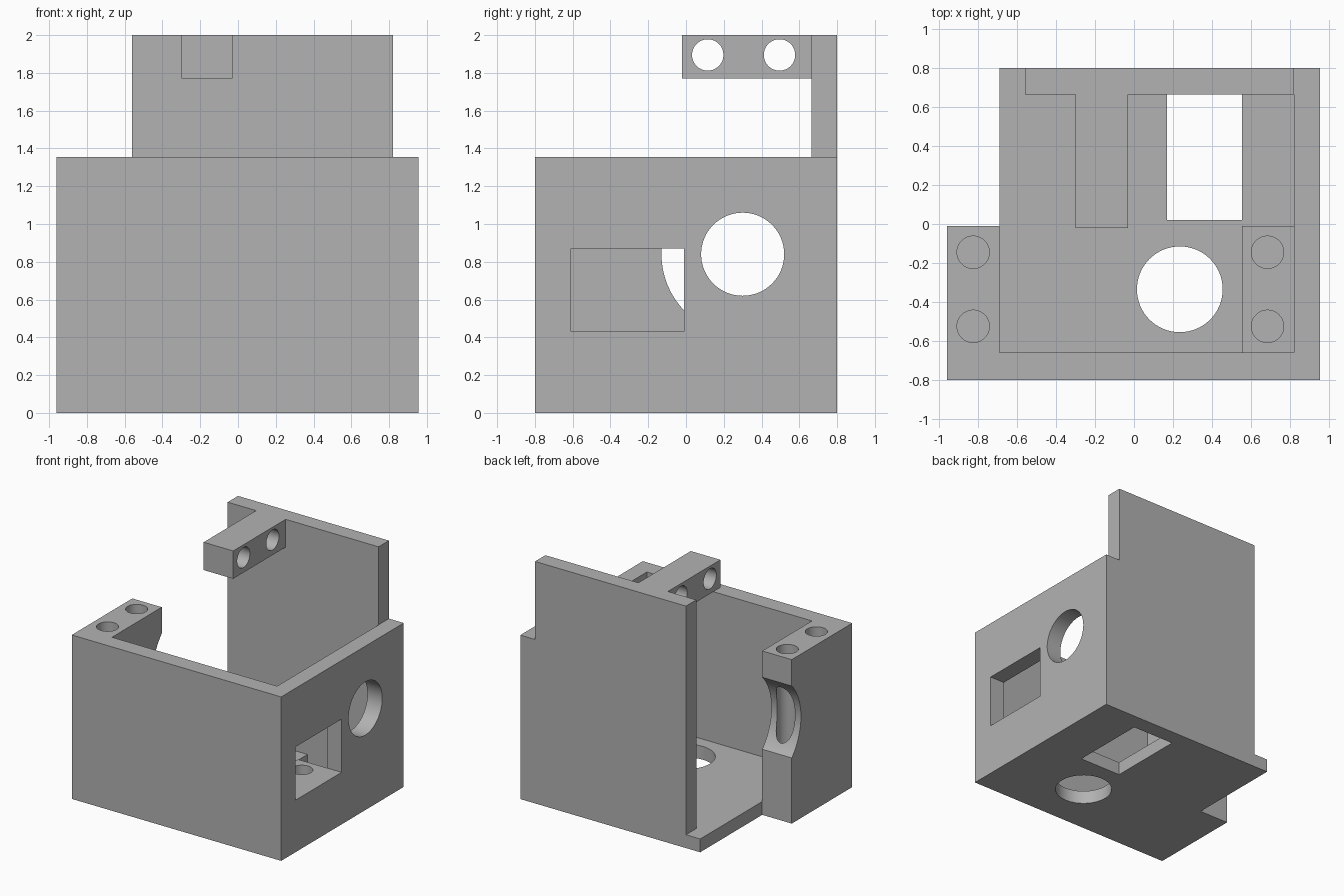
import bpy
from mathutils import Vector

cube = bpy.data.objects.get("Cube")
if cube:
    bpy.data.objects.remove(cube, do_unlink=True)

# Shared dimensions
LEFT, RIGHT = -0.96, 0.955
FRONT, BACK = -0.8, 0.8
IN_FRONT, IN_BACK, IN_RIGHT = -0.66, 0.665, 0.82
FLOOR, RIM, TOP = 0.11, 1.355, 2.0
BORE, SCREW = 0.22, 0.083

grey = bpy.data.materials.new("plain grey")
grey.use_nodes = True
colour = (0.448, 0.448, 0.448, 1)
grey.diffuse_color = colour
grey.node_tree.nodes["Principled BSDF"].inputs["Base Color"].default_value = colour


def box(name, low, high):
    low, high = Vector(low), Vector(high)
    bpy.ops.mesh.primitive_cube_add(size=1)
    ob = bpy.context.object
    ob.name = name
    for v in ob.data.vertices:
        v.co = [(a + b) / 2 + (b - a) * c for a, b, c in zip(low, high, v.co)]
    ob.data.materials.append(grey)
    return ob


def rod(name, axis, radius, start, end):
    """Cylinder along x or z between two points."""
    start, end = Vector(start), Vector(end)
    turn = (0, 1.5707963, 0) if axis == "x" else (0, 0, 0)
    bpy.ops.mesh.primitive_cylinder_add(vertices=64, radius=radius, depth=(end - start).length,
                                        location=(start + end) / 2, rotation=turn)
    ob = bpy.context.object
    ob.name = name
    ob.data.materials.append(grey)
    return ob


def combine(target, tool, operation):
    bpy.context.view_layer.update()
    mod = target.modifiers.new(tool.name, "BOOLEAN")
    mod.operation, mod.solver, mod.object = operation, "EXACT", tool
    bpy.ops.object.select_all(action="DESELECT")
    bpy.context.view_layer.objects.active = target
    target.select_set(True)
    bpy.ops.object.modifier_apply(modifier=mod.name)
    bpy.data.objects.remove(tool, do_unlink=True)


# Housing: floor, walls, corner column, inner block and top arm
housing = box("open_housing", (-0.69, FRONT, 0), (RIGHT, BACK, FLOOR))
for part in (
    box("front_wall", (LEFT, FRONT, 0), (RIGHT, IN_FRONT, RIM)),
    box("side_wall", (IN_RIGHT, FRONT, 0), (RIGHT, BACK, RIM)),
    box("back_wall", (-0.56, IN_BACK, 0), (IN_RIGHT, BACK, TOP)),
    box("column", (LEFT, FRONT, 0), (-0.69, -0.01, RIM)),
    box("inner_block", (0.555, -0.7, 0), (0.88, -0.01, 0.43)),
    box("top_arm", (-0.3, -0.02, 1.77), (-0.03, 0.72, TOP)),
):
    combine(housing, part, "UNION")

# Openings in the side wall and floor, and the round relief in the column
cutters = [
    box("side_window", (0.75, -0.61, 0.43), (1.1, -0.01, 0.87)),
    rod("side_bore", "x", BORE, (0.7, 0.3, 0.84), (1.1, 0.3, 0.84)),
    box("floor_window", (0.17, 0.02, -0.1), (0.555, IN_BACK, 0.3)),
    rod("floor_bore", "z", BORE, (0.235, -0.335, -0.1), (0.235, -0.335, 0.3)),
    rod("column_relief", "x", 0.43, (-1.1, 0.3, 0.84), (-0.62, 0.3, 0.84)),
]
# Screw holes in the column, block and arm
for y in (-0.145, -0.525):
    cutters.append(rod("column_hole", "z", SCREW, (-0.825, y, 0.2), (-0.825, y, 1.5)))
    cutters.append(rod("block_hole", "z", SCREW, (0.685, y, FLOOR), (0.685, y, 0.6)))
for y in (0.115, 0.495):
    cutters.append(rod("arm_hole", "x", SCREW, (-0.4, y, 1.895), (0.1, y, 1.895)))
for cutter in cutters:
    combine(housing, cutter, "DIFFERENCE")

bpy.ops.object.shade_smooth_by_angle()
